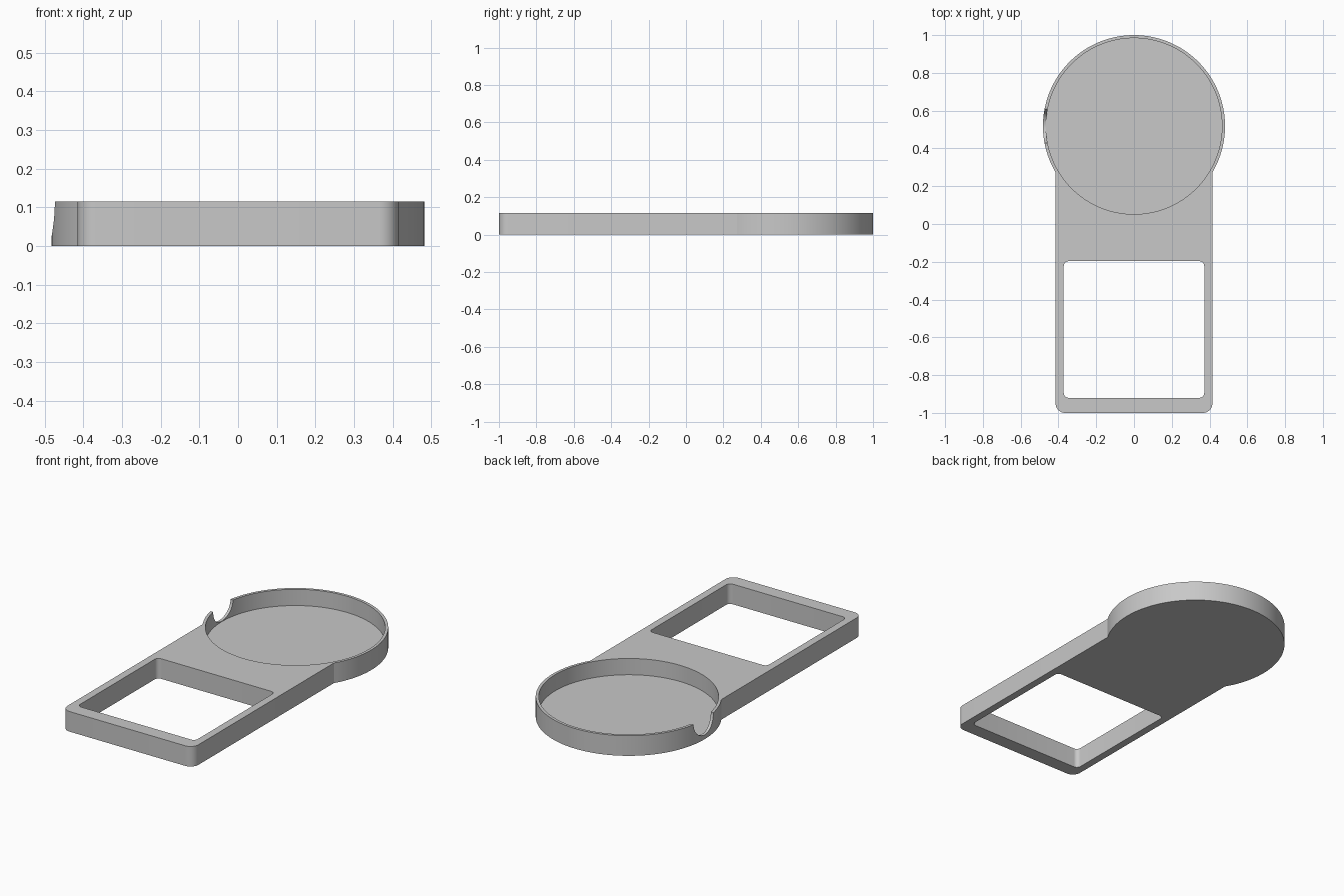
import bpy, bmesh, math
from mathutils import Matrix

cube = bpy.data.objects.get("Cube")
if cube:
    bpy.data.objects.remove(cube, do_unlink=True)

HEIGHT = 0.115
FLOOR = 0.022
CUP_Y = 0.518
CUP_OUTER, CUP_INNER = 0.482, 0.466
HALF_W = 0.415

grey = bpy.data.materials.new("light_grey")
grey.use_nodes = True
colour = (0.58, 0.58, 0.58, 1)
grey.diffuse_color = colour
grey.node_tree.nodes["Principled BSDF"].inputs["Base Color"].default_value = colour


def arc(cx, cy, r, start, end, steps):
    """Points along an arc, angles in degrees."""
    angles = [math.radians(start + (end - start) * i / steps) for i in range(steps + 1)]
    return [(cx + r * math.cos(a), cy + r * math.sin(a)) for a in angles]


def prism(name, points, z0, z1):
    """Closed outline extruded from z0 to z1."""
    bm = bmesh.new()
    face = bm.faces.new([bm.verts.new((x, y, z0)) for x, y in points])
    top = bmesh.ops.extrude_face_region(bm, geom=[face])["geom"]
    verts = [v for v in top if isinstance(v, bmesh.types.BMVert)]
    bmesh.ops.translate(bm, vec=(0, 0, z1 - z0), verts=verts)
    bmesh.ops.recalc_face_normals(bm, faces=bm.faces)
    mesh = bpy.data.meshes.new(name)
    bm.to_mesh(mesh)
    bm.free()
    mesh.materials.append(grey)
    obj = bpy.data.objects.new(name, mesh)
    bpy.context.collection.objects.link(obj)
    return obj


def cut(body, cutter):
    """Subtract the cutter, then discard it."""
    bpy.context.view_layer.objects.active = body
    mod = body.modifiers.new("cut", "BOOLEAN")
    mod.operation = "DIFFERENCE"
    mod.solver = "EXACT"
    mod.object = cutter
    bpy.ops.object.modifier_apply(modifier=mod.name)
    bpy.data.objects.remove(cutter, do_unlink=True)


# Body: round cup end running into a plate with rounded front corners
join = math.degrees(math.acos(HALF_W / CUP_OUTER))
r = 0.05
outline = arc(0, CUP_Y, CUP_OUTER, -join, 180 + join, 120)
outline += arc(-HALF_W + r, -1 + r, r, 180, 270, 10)
outline += arc(HALF_W - r, -1 + r, r, 270, 360, 10)
body = prism("holder_body", outline, 0, HEIGHT)

# Round recess with a thin floor
recess = arc(0, CUP_Y, CUP_INNER, 0, 360, 144)[:-1]
cut(body, prism("recess_cutter", recess, FLOOR, HEIGHT + 0.1))

# Rectangular window through the plate
wx, y0, y1, wr = 0.372, -0.92, -0.197, 0.025
window = []
for cx, cy, a in ((wx - wr, y1 - wr, 0), (wr - wx, y1 - wr, 90),
                  (wr - wx, y0 + wr, 180), (wx - wr, y0 + wr, 270)):
    window += arc(cx, cy, wr, a, a + 90, 8)
cut(body, prism("window_cutter", window, -0.1, HEIGHT + 0.1))

# Half-round notch in the right side of the cup wall
notch = prism("notch_cutter", arc(0, 0, 0.09, 0, 360, 48)[:-1], -0.6, -0.4)
notch.data.transform(Matrix.Translation((0, CUP_Y, HEIGHT)) @ Matrix.Rotation(math.pi / 2, 4, "Y"))
cut(body, notch)

# Smooth curved walls, crisp edges
bpy.ops.object.select_all(action="DESELECT")
body.select_set(True)
bpy.context.view_layer.objects.active = body
bpy.ops.object.shade_smooth_by_angle(angle=math.radians(25))
